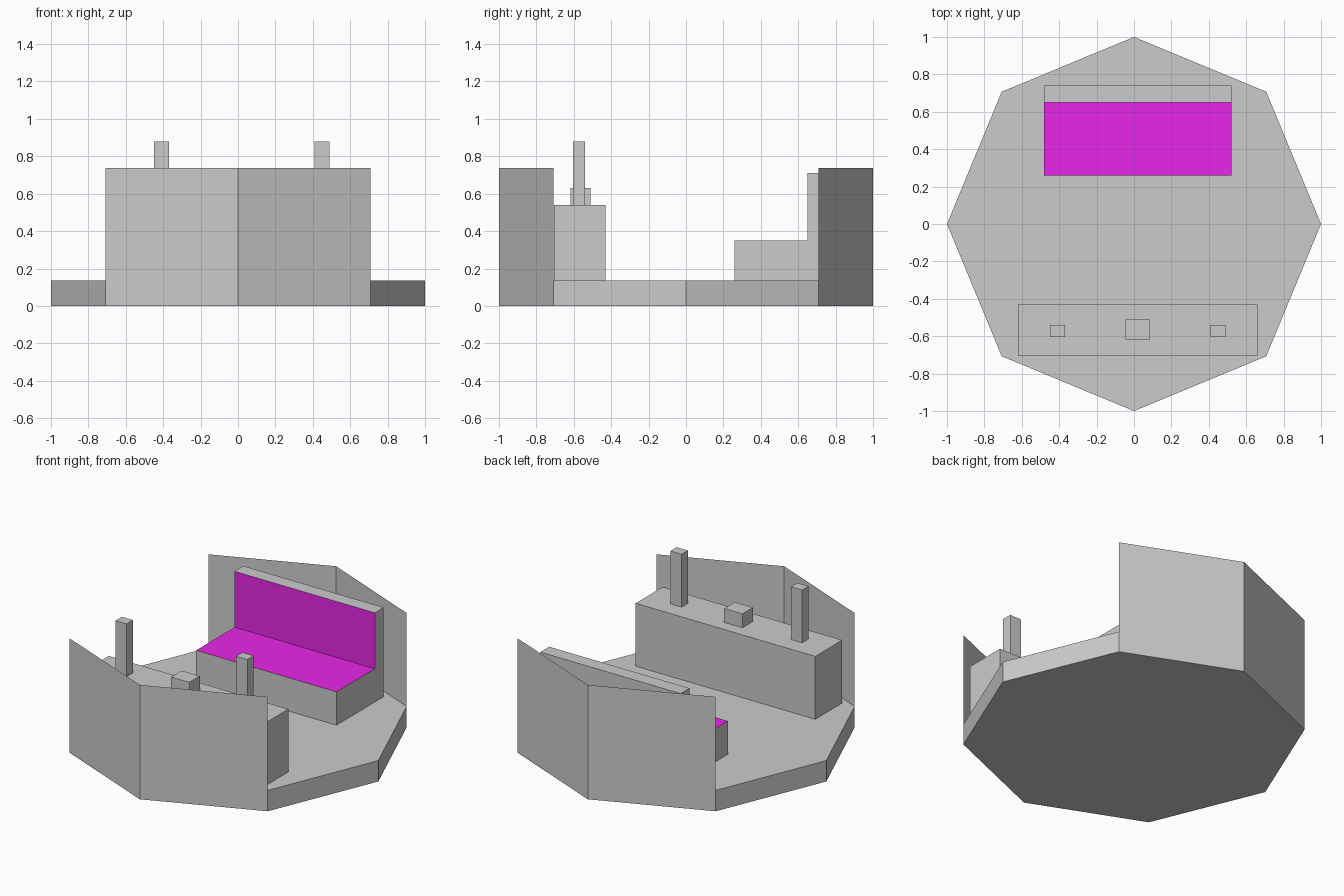
import bpy, bmesh
from math import cos, sin, radians

if "Cube" in bpy.data.objects:
    bpy.data.objects.remove(bpy.data.objects["Cube"])

FLOOR = 0.135
CX = 0.02          # furniture sits slightly right of centre


def make_object(name, bm, fix_normals=True):
    if fix_normals:
        bmesh.ops.recalc_face_normals(bm, faces=bm.faces)
    mesh = bpy.data.meshes.new(name)
    bm.to_mesh(mesh)
    bm.free()
    obj = bpy.data.objects.new(name, mesh)
    bpy.context.collection.objects.link(obj)
    return obj


def prism(name, points, offset):
    """Extrude a closed outline along an offset into a solid."""
    bm = bmesh.new()
    face = bm.faces.new([bm.verts.new(p) for p in points])
    result = bmesh.ops.extrude_face_region(bm, geom=[face], use_keep_orig=True)
    top = [v for v in result["geom"] if isinstance(v, bmesh.types.BMVert)]
    bmesh.ops.translate(bm, verts=top, vec=offset)
    return make_object(name, bm)


def box(name, x, y, z):
    corners = [(x[0], y[0], z[0]), (x[1], y[0], z[0]), (x[1], y[1], z[0]), (x[0], y[1], z[0])]
    return prism(name, corners, (0, 0, z[1] - z[0]))


def octagon(r, cx, z):
    return [(cx + r * cos(radians(45 * i)), r * sin(radians(45 * i)), z) for i in range(8)]


# Octagonal floor and the small centre plate set into it
prism("floor", octagon(1, 0, 0), (0, 0, FLOOR))
prism("centre_plate", octagon(0.085, CX, 0.06), (0, 0, FLOOR + 0.002 - 0.06))

# Thin two-panel walls at front and back
for name, start in (("back_wall", 45), ("front_wall", 225)):
    bm = bmesh.new()
    columns = []
    for i in range(3):
        a = radians(start + 45 * i)
        columns.append([bm.verts.new((cos(a), sin(a), z)) for z in (0, 0.737)])
    for a, b in zip(columns, columns[1:]):
        bm.faces.new((a[0], b[0], b[1], a[1]))
    make_object(name, bm, fix_normals=False)

# Bench: L profile extruded sideways, coloured seat and backrest
profile = [(0.26, FLOOR), (0.74, FLOOR), (0.74, 0.71), (0.65, 0.71), (0.65, 0.35), (0.26, 0.35)]
bench = prism("bench", [(CX - 0.5, y, z) for y, z in profile], (1, 0, 0))
grey = bpy.data.materials.new("bench_grey")
grey.diffuse_color = (0.8, 0.8, 0.8, 1)
grey.use_nodes = True
grey.node_tree.nodes["Principled BSDF"].inputs["Base Color"].default_value = grey.diffuse_color
purple = bpy.data.materials.new("cushion_purple")
purple.diffuse_color = (0.8, 0.02, 0.8, 1)
purple.use_nodes = True
purple.node_tree.nodes["Principled BSDF"].inputs["Base Color"].default_value = purple.diffuse_color
bench.data.materials.append(grey)
bench.data.materials.append(purple)
for p in bench.data.polygons:
    seat_top = p.normal.z > 0.9 and p.center.z < 0.5
    back_front = p.normal.y < -0.9 and p.center.y > 0.5
    p.material_index = int(seat_top or back_front)

# Control console with a button block and two levers
box("console", (CX - 0.64, CX + 0.64), (-0.705, -0.43), (FLOOR, 0.54))
box("button_block", (CX - 0.065, CX + 0.065), (-0.617, -0.51), (0.54, 0.63))
for name, side in (("left_lever", -1), ("right_lever", 1)):
    x = CX + side * 0.43
    box(name, (x - 0.04, x + 0.04), (-0.605, -0.54), (0.54, 0.88))
